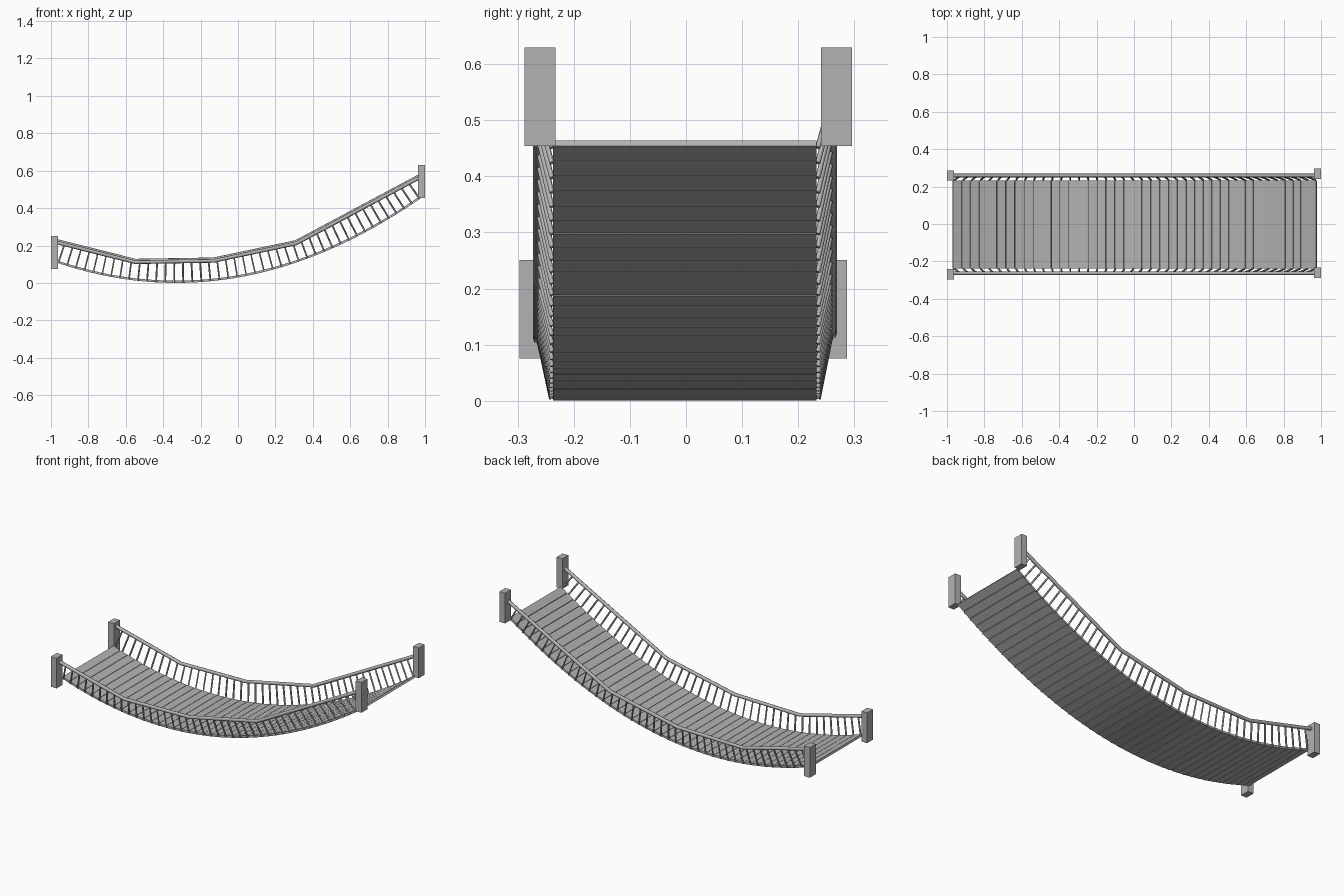
import bpy, math
from mathutils import Vector, Matrix

if "Cube" in bpy.data.objects:
    bpy.data.objects.remove(bpy.data.objects["Cube"], do_unlink=True)

grey = bpy.data.materials.new("weathered_grey")
grey.use_nodes = True
colour = (0.45, 0.45, 0.45, 1)
grey.diffuse_color = colour
grey.node_tree.nodes["Principled BSDF"].inputs["Base Color"].default_value = colour


def finish(obj, name):
    obj.name = name
    obj.data.materials.append(grey)
    return obj


def box(name, centre, size, pitch=0.0):
    bpy.ops.mesh.primitive_cube_add(size=1)
    obj = bpy.context.object
    obj.data.transform(Matrix.Diagonal((*size, 1)))
    obj.location = centre
    obj.rotation_euler = (0, -pitch, 0)
    return finish(obj, name)


def rod(name, points, radius, resolution):
    curve = bpy.data.curves.new(name, "CURVE")
    curve.dimensions = "3D"
    curve.bevel_depth = radius
    curve.bevel_resolution = resolution
    curve.use_fill_caps = True
    spline = curve.splines.new("POLY")
    spline.points.add(len(points) - 1)
    for p, co in zip(spline.points, points):
        p.co = (*co, 1)
    obj = bpy.data.objects.new(name, curve)
    bpy.context.collection.objects.link(obj)
    return finish(obj, name)


# Sagging walkway curve
SAG, LOW, START, END = 0.265, -0.33, -0.972, 0.98
THICK, HALF, COUNT = 0.012, 0.235, 42


def height(x):
    return SAG * (x - LOW) ** 2


def slope(x):
    return 2 * SAG * (x - LOW)


def arc(x):
    u = slope(x)
    return (u * math.sqrt(1 + u * u) + math.asinh(u)) / (4 * SAG)


def x_at(t):
    target = arc(START) + t * (arc(END) - arc(START))
    lo, hi = START, END
    for _ in range(40):
        mid = (lo + hi) / 2
        lo, hi = (mid, hi) if arc(mid) < target else (lo, mid)
    return lo


# Deck planks laid along the curve
for i in range(COUNT):
    a, b = x_at(i / COUNT), x_at((i + 1) / COUNT)
    pa, pb = Vector((a, 0, height(a))), Vector((b, 0, height(b)))
    pitch = math.atan2(pb.z - pa.z, b - a)
    normal = Vector((-math.sin(pitch), 0, math.cos(pitch)))
    centre = (pa + pb) / 2 + normal * THICK / 2
    centre.y = -0.002
    box("deck_plank", centre, ((pb - pa).length - 0.0025, 2 * HALF, THICK), pitch)

# Handrails with straight spans, and balusters leaning out to meet them
RAIL = [(-0.975, 0.222), (-0.55, 0.115), (-0.13, 0.122), (0.31, 0.215), (0.975, 0.57)]


def rail_height(x):
    for (x0, z0), (x1, z1) in zip(RAIL, RAIL[1:]):
        if x <= x1:
            break
    return z0 + (z1 - z0) * (x - x0) / (x1 - x0)


for side, label, lift in ((-1, "right", -0.004), (1, "left", 0.004)):
    y_rail = side * 0.261 - 0.002
    rod("handrail_" + label, [(x, y_rail, z + lift) for x, z in RAIL], 0.010, 2)
    for i in range(COUNT + 1):
        x = x_at((i + 0.25) / (COUNT + 0.5))
        s = slope(x)
        foot = Vector((x, side * (HALF + 0.002) - 0.002, height(x) + 0.003))
        # walk up the deck normal until the rail is met
        rise = 0.0
        while rise < 0.2 and foot.z + rise < rail_height(x - s * rise) + lift:
            rise += 0.002
        top = Vector((max(x - s * rise, -0.97), y_rail, foot.z + rise))
        rod("baluster_" + label, [foot, top], 0.005, 0)

# End posts
for x, z, shift, end in ((-0.982, 0.163, -0.005, "low"), (0.98, 0.542, 0.004, "high")):
    for side, label in ((-1, "right"), (1, "left")):
        box(f"post_{end}_{label}", (x, side * 0.264 + shift, z), (0.037, 0.055, 0.176))
